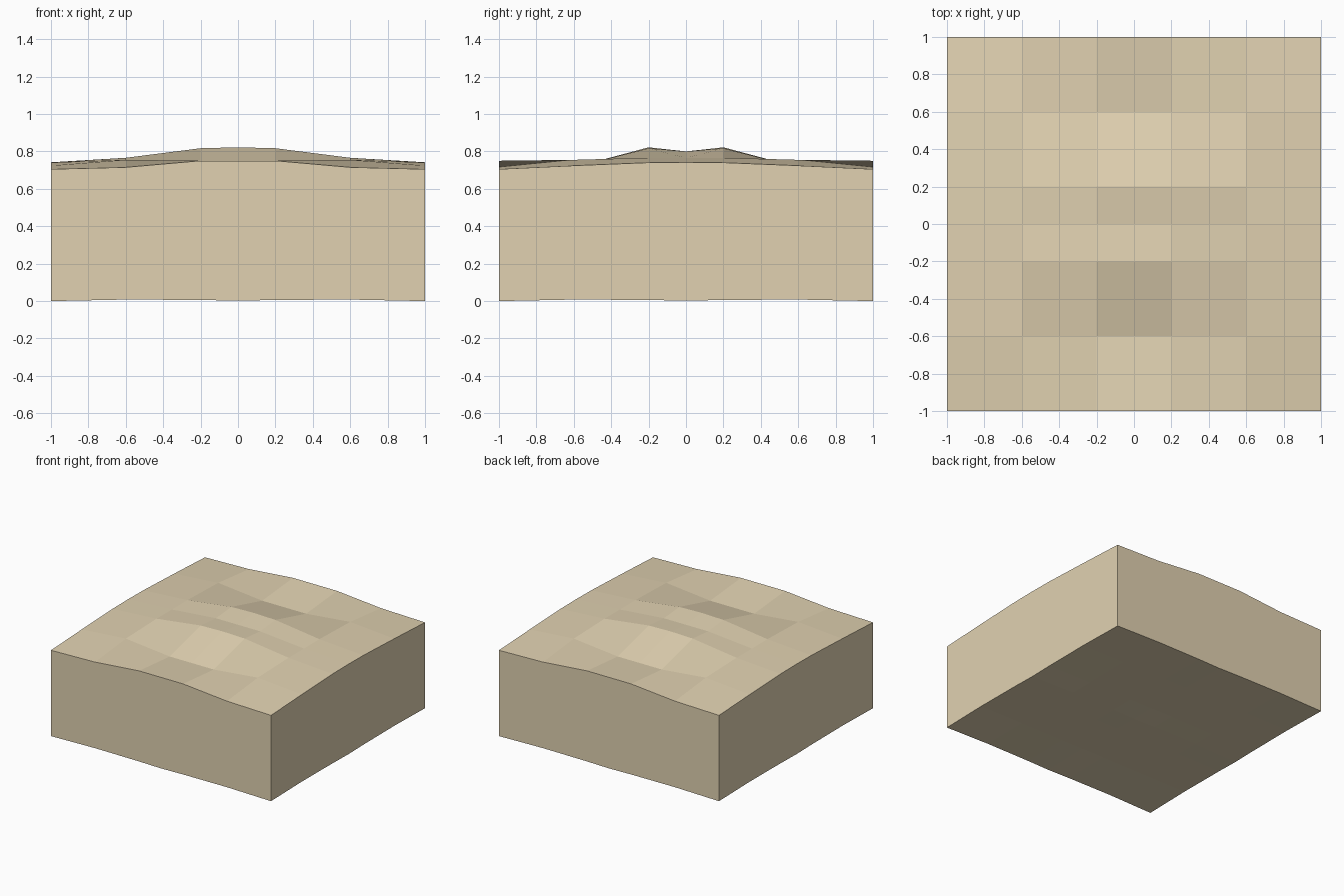
import bpy

if "Cube" in bpy.data.objects:
    bpy.data.objects.remove(bpy.data.objects["Cube"])

# Grid positions of one quarter, from the centre outwards (same in x and y)
steps = [0.0, 0.2, 0.6, 1.0]

# Top heights: rows run outwards in y, columns outwards in x
top_z = [
    [0.80, 0.80, 0.765, 0.742],
    [0.822, 0.817, 0.766, 0.740],
    [0.715, 0.715, 0.755, 0.724],
    [0.750, 0.750, 0.715, 0.705],
]
# Slight lift of the underside along each axis
lift = [0.002, 0.006, 0.008, 0.0]

n = len(steps)
verts, faces = [], []
for j, y in enumerate(steps):
    for i, x in enumerate(steps):
        verts.append((x, y, top_z[j][i]))
for j, y in enumerate(steps):
    for i, x in enumerate(steps):
        verts.append((x, y, min(0.01, lift[i] + lift[j]) if (i, j) != (3, 3) else 0.0))


def top(i, j):
    return j * n + i


def bottom(i, j):
    return n * n + j * n + i


# Padded top and underside
for j in range(n - 1):
    for i in range(n - 1):
        faces.append((top(i, j + 1), top(i, j), top(i + 1, j), top(i + 1, j + 1)))
        faces.append((bottom(i, j + 1), bottom(i + 1, j + 1), bottom(i + 1, j), bottom(i, j)))

# Upright sides
for k in range(n - 1):
    e = n - 1
    faces.append((bottom(e, k), bottom(e, k + 1), top(e, k + 1), top(e, k)))
    faces.append((bottom(k + 1, e), bottom(k, e), top(k, e), top(k + 1, e)))

mesh = bpy.data.meshes.new("cushion_block")
mesh.from_pydata(verts, [], faces)
mesh.update()
cushion = bpy.data.objects.new("cushion_block", mesh)
bpy.context.collection.objects.link(cushion)

# Mirror the quarter into the full block
mirror = cushion.modifiers.new("mirror", 'MIRROR')
mirror.use_axis = (True, True, False)
mirror.use_clip = True
mirror.merge_threshold = 0.001

# Beige fabric
fabric = bpy.data.materials.new("beige_fabric")
fabric.diffuse_color = (0.75, 0.64, 0.44, 1.0)
fabric.use_nodes = True
fabric.node_tree.nodes["Principled BSDF"].inputs["Base Color"].default_value = fabric.diffuse_color
mesh.materials.append(fabric)
